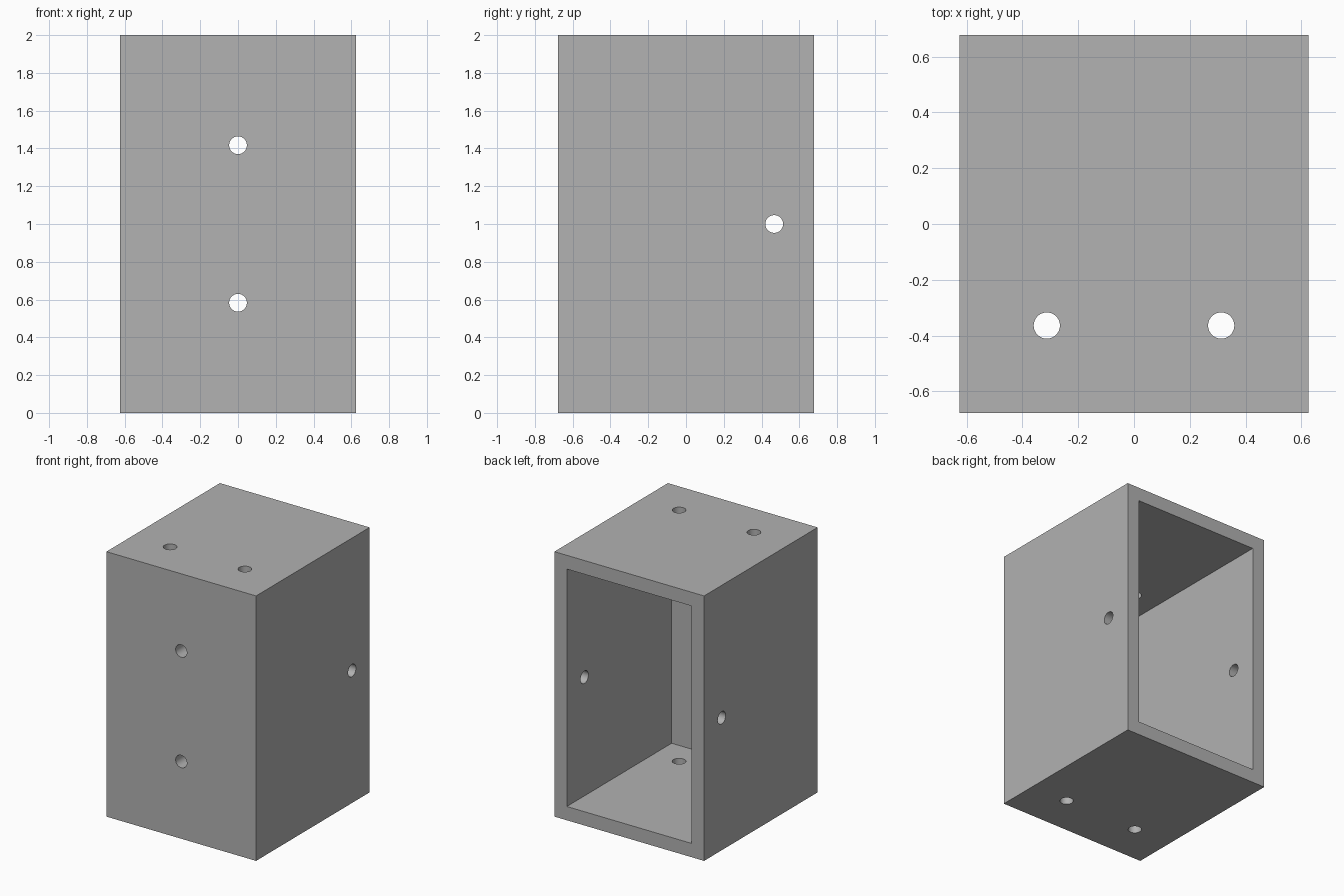
import bpy
from math import pi

cube = bpy.data.objects.get("Cube")
if cube:
    bpy.data.objects.remove(cube, do_unlink=True)

# Overall size, wall thickness and hole radius
W, D, H = 1.25, 1.354, 2.0
WALL = 0.104
HOLE = 0.047

grey = bpy.data.materials.new("plain grey")
grey.use_nodes = True
colour = (0.445, 0.445, 0.445, 1)
grey.diffuse_color = colour
grey.node_tree.nodes["Principled BSDF"].inputs["Base Color"].default_value = colour


def box(name, size, centre):
    bpy.ops.mesh.primitive_cube_add(size=1, location=centre)
    ob = bpy.context.object
    ob.name = name
    ob.scale = size
    bpy.ops.object.transform_apply(location=False, rotation=False, scale=True)
    ob.data.materials.append(grey)
    return ob


def rod(name, length, centre, rotation=(0, 0, 0)):
    bpy.ops.mesh.primitive_cylinder_add(vertices=48, radius=HOLE, depth=length,
                                        location=centre, rotation=rotation)
    ob = bpy.context.object
    ob.name = name
    ob.data.materials.append(grey)
    return ob


# Outer shell, open at the back
shell = box("box_shell", (W, D, H), (0, 0, H / 2))
cutters = [box("cavity_cutter", (W - 2 * WALL, D, H - 2 * WALL), (0, WALL, H / 2))]

# Two vertical holes through top and bottom, two through the front panel
for side in (-1, 1):
    cutters.append(rod("vertical_hole_cutter", H + 0.4, (side * W / 4, -0.364, H / 2)))
    cutters.append(rod("front_hole_cutter", 0.4, (0, -D / 2, H / 2 + side * 0.417),
                       (pi / 2, 0, 0)))

# One hole through both side panels
cutters.append(rod("side_hole_cutter", W + 0.4, (0, 0.467, H / 2), (0, pi / 2, 0)))

# Cut everything out of the shell, then drop the cutters
bpy.ops.object.select_all(action="DESELECT")
bpy.context.view_layer.objects.active = shell
shell.select_set(True)
for cutter in cutters:
    cutter.hide_render = True
    mod = shell.modifiers.new("cut", "BOOLEAN")
    mod.operation = "DIFFERENCE"
    mod.solver = "EXACT"
    mod.object = cutter
    bpy.ops.object.modifier_apply(modifier=mod.name)
    bpy.data.objects.remove(cutter, do_unlink=True)

bpy.ops.object.shade_smooth_by_angle(angle=pi / 6)
